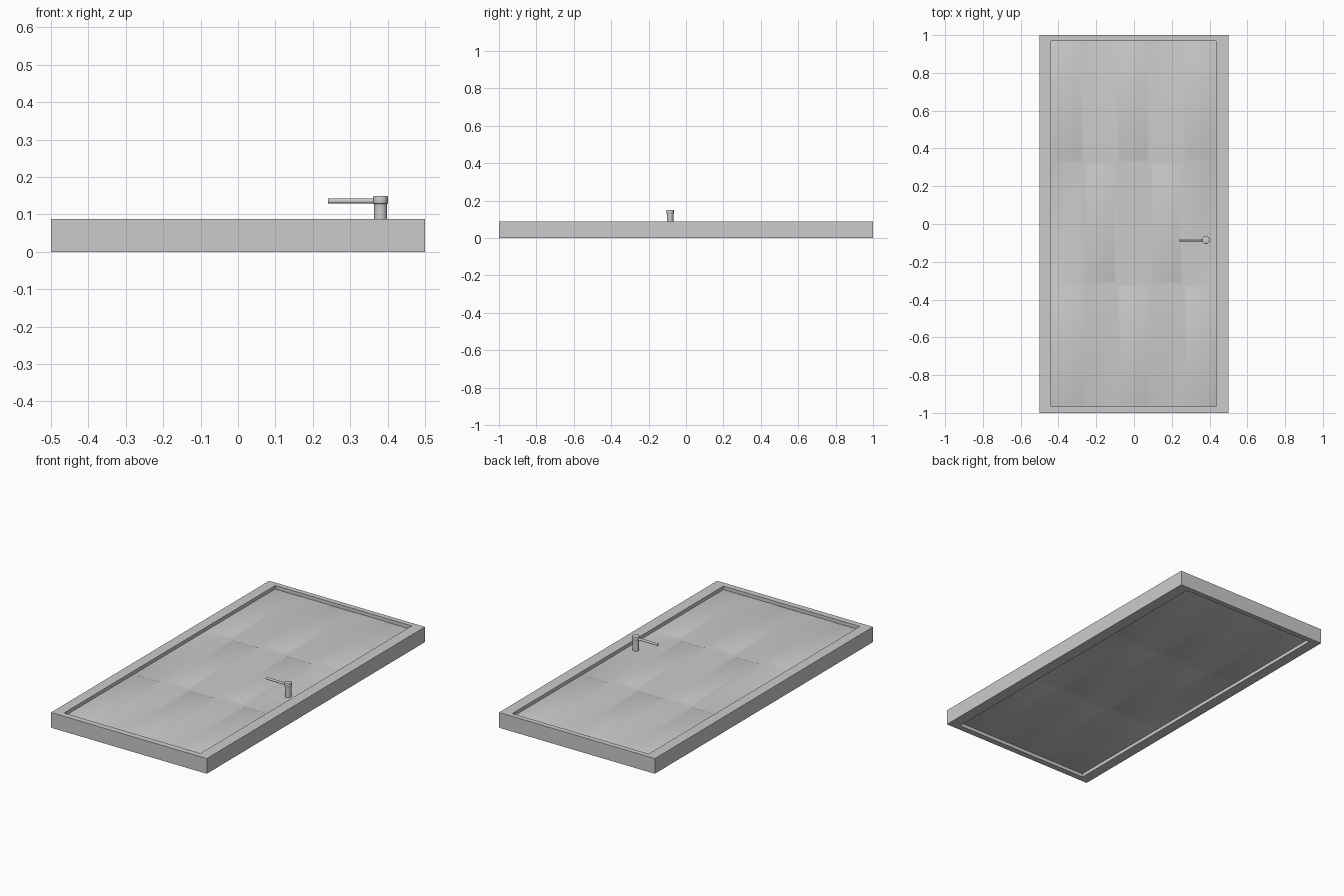
import bpy, bmesh
from mathutils import Matrix, Vector

if "Cube" in bpy.data.objects:
    bpy.data.objects.remove(bpy.data.objects["Cube"])

X0, X1, Y0, Y1 = -0.44, 0.435, -0.965, 0.97   # opening in the frame
H = 0.088                                      # frame thickness
COLS, ROWS = 5, 3


def finish(bm, name, smooth=None):
    bmesh.ops.recalc_face_normals(bm, faces=bm.faces)
    me = bpy.data.meshes.new(name)
    bm.to_mesh(me)
    bm.free()
    ob = bpy.data.objects.new(name, me)
    bpy.context.collection.objects.link(ob)
    if smooth:
        bpy.ops.object.select_all(action='DESELECT')
        bpy.context.view_layer.objects.active = ob
        ob.select_set(True)
        bpy.ops.object.shade_smooth_by_angle(angle=smooth)
    return ob


# door frame: rectangular ring
bm = bmesh.new()
def ring(x0, x1, y0, y1):
    return [[bm.verts.new((x, y, z)) for x, y in
             ((x0, y0), (x1, y0), (x1, y1), (x0, y1))] for z in (0, H)]
outer, inner = ring(-0.5, 0.5, -1, 1), ring(X0, X1, Y0, Y1)
for i in range(4):
    j = (i + 1) % 4
    for a, b in ((outer[0], outer[1]), (outer[1], inner[1]),
                 (inner[1], inner[0]), (inner[0], outer[0])):
        bm.faces.new((a[i], a[j], b[j], b[i]))
finish(bm, "door_frame")

# recessed panel: checkered raised fields on both faces
bm = bmesh.new()
for z, side in ((H - 0.02, 1), (0.02, -1)):
    v = [[bm.verts.new((X0 + (X1 - X0) * i / COLS, Y0 + (Y1 - Y0) * j / ROWS, z))
          for j in range(ROWS + 1)] for i in range(COLS + 1)]
    fields = []
    for i in range(COLS):
        for j in range(ROWS):
            quad = [v[i][j], v[i + 1][j], v[i + 1][j + 1], v[i][j + 1]]
            f = bm.faces.new(quad if side > 0 else quad[::-1])
            if (i + j) % 2 == 0:
                fields.append(f)
    bm.normal_update()
    bmesh.ops.inset_individual(bm, faces=fields, thickness=0.025, depth=0.006)
panel = finish(bm, "door_panel")
panel.data.polygons.foreach_set("use_smooth", [True] * len(panel.data.polygons))


# door handle
def cylinder(name, r, a, b, bevel=0.0, segs=32):
    a, b = Vector(a), Vector(b)
    d = b - a
    m = Matrix.Translation((a + b) / 2) @ d.to_track_quat('Z', 'Y').to_matrix().to_4x4()
    bm = bmesh.new()
    bmesh.ops.create_cone(bm, cap_ends=True, segments=segs, radius1=r,
                          radius2=r, depth=d.length, matrix=m)
    if bevel:
        rims = [e for e in bm.edges if any(len(f.verts) > 4 for f in e.link_faces)]
        bmesh.ops.bevel(bm, geom=rims, offset=bevel, segments=2,
                        profile=0.5, affect='EDGES')
    return finish(bm, name, 0.6)


hx, hy = 0.381, -0.085
cylinder("handle_neck", 0.0175, (hx, hy, 0.066), (hx, hy, 0.13))
cylinder("handle_cap", 0.02, (hx, hy, 0.128), (hx, hy, 0.15), 0.003)
cylinder("handle_lever", 0.0065, (0.24, hy, 0.136), (hx, hy, 0.136))
